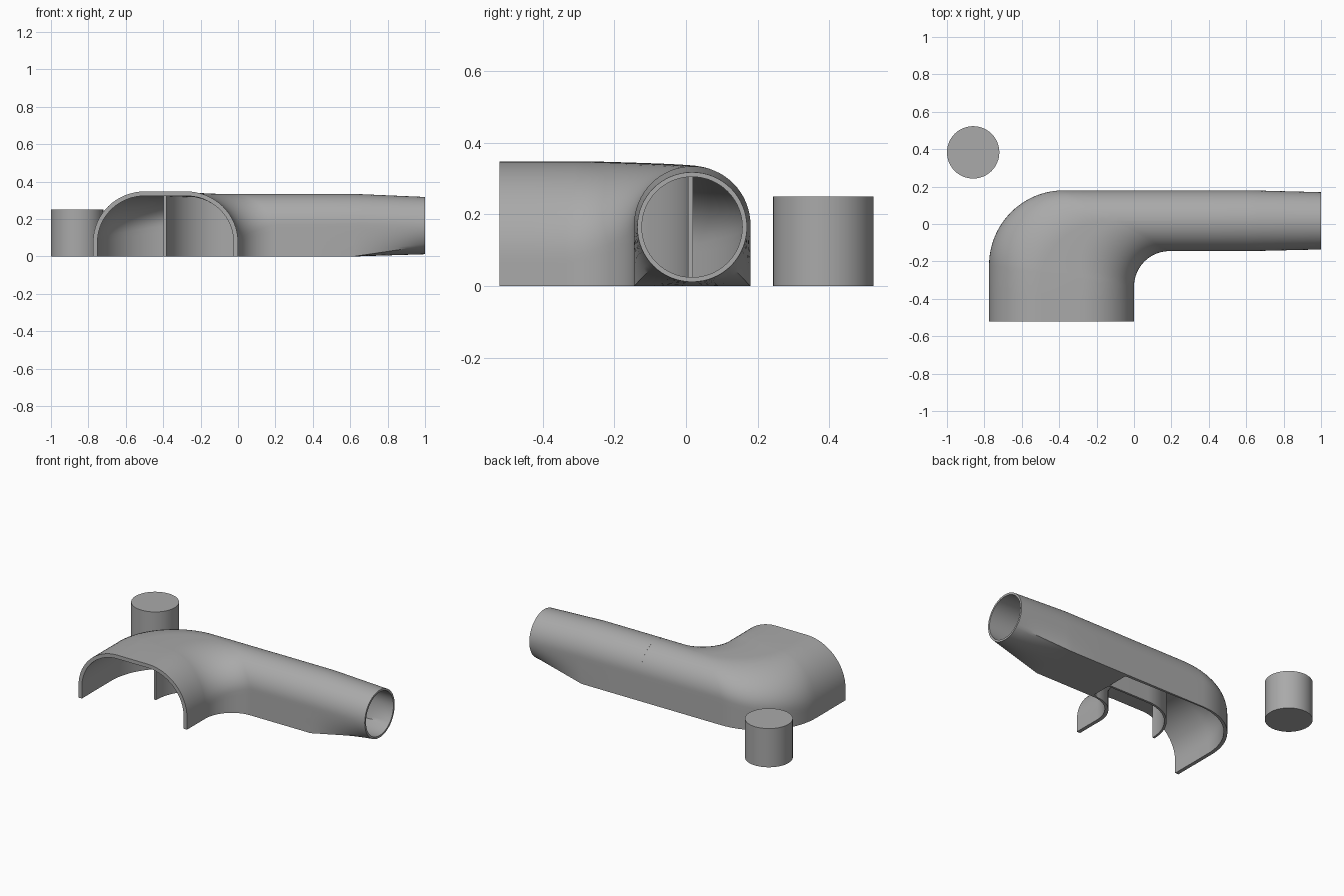
import bpy, bmesh, math

if "Cube" in bpy.data.objects:
    bpy.data.objects.remove(bpy.data.objects["Cube"])

grey = bpy.data.materials.new("plain grey")
grey.diffuse_color = (0.4, 0.4, 0.4, 1)
grey.use_nodes = True
grey.node_tree.nodes["Principled BSDF"].inputs["Base Color"].default_value = grey.diffuse_color
ARC = 16      # steps per rounded corner
SIDE = 5      # steps per straight side


def finish(name, bm):
    bmesh.ops.recalc_face_normals(bm, faces=bm.faces)
    me = bpy.data.meshes.new(name)
    bm.to_mesh(me)
    bm.free()
    ob = bpy.data.objects.new(name, me)
    bpy.context.collection.objects.link(ob)
    me.materials.append(grey)
    bpy.ops.object.select_all(action='DESELECT')
    ob.select_set(True)
    bpy.context.view_layer.objects.active = ob
    bpy.ops.object.shade_smooth_by_angle(angle=math.radians(35))
    return ob


def loft(name, sections, closed_loop):
    """Bridge a list of equally long point rings into one solid skin."""
    bm = bmesh.new()
    rows = [[bm.verts.new(p) for p in s] for s in sections]
    n = len(rows[0])
    for a, b in zip(rows, rows[1:]):
        for i in range(n):
            j = (i + 1) % n
            bm.faces.new((a[i], a[j], b[j], b[i]))
    for row in (rows[0], rows[-1]):          # rims at both ends
        if closed_loop:                      # ring: first half outer, second half inner
            continue
        h = n // 2
        for i in range(h - 1):
            bm.faces.new((row[i], row[i + 1], row[n - 2 - i], row[n - 1 - i]))
    return finish(name, bm)


def arch(length, height, frac, corner, t):
    """Arch as (distance, z) points, inset by thickness t."""
    rx, rz = frac * length - t, corner - t
    top = height - corner
    half = [(t, top * i / SIDE) for i in range(SIDE)]
    for i in range(ARC + 1):
        a = math.pi / 2 * i / ARC
        half.append((t + rx * (1 - math.cos(a)), top + rz * math.sin(a)))
    return half + [(length - d, z) for d, z in reversed(half)]


def bend_section(po, pi, k, t):
    length = math.dist(po, pi)
    ux, uy = (pi[0] - po[0]) / length, (pi[1] - po[1]) / length
    h, frac, corner = 0.348 - 0.014 * k, 0.36 + 0.139 * k, 0.27 - 0.105 * k

    def place(pts):
        return [(po[0] + ux * d, po[1] + uy * d, z) for d, z in pts]
    return place(arch(length, h, frac, corner, 0)) + place(arch(length, h, frac, corner, t))[::-1]


# Curved hood: open underneath, wide arched mouth turning into the pipe
pairs = [((-0.775, -0.52), (0.0, -0.52), 0), ((-0.775, -0.37), (0.0, -0.43), 0)]
for i in range(25):
    a = math.pi / 2 * i / 24
    pairs.append(((-0.375 - 0.4 * math.cos(a), -0.22 + 0.4 * math.sin(a)),
                  (0.19 - 0.19 * math.cos(a), -0.335 + 0.19 * math.sin(a)), i / 24))
for i in range(1, 7):
    s = i / 6
    pairs.append(((-0.375 + 0.575 * s, 0.18), (0.19 + 0.01 * s, -0.145), 1))
loft("curved_hood", [bend_section(o, p, k, 0.024 - 0.004 * k) for o, p, k in pairs], False)


# Straight pipe: flat-bottomed at first, then blending into a round end
def pipe_ring(x, blend, t):
    cy, cz = 0.0175 - 0.0005 * blend, 0.17 - 0.005 * blend
    r, rc = 0.1625 - t, 0.153 - t
    ring = []

    def add(y, z, deg):
        a = math.radians(deg)
        yc, zc = rc * math.cos(a), rc * math.sin(a)
        ring.append((x, cy + y + (yc - y) * blend, cz + z + (zc - z) * blend))
    for i in range(2 * ARC + 1):             # round top
        a = 180 * i / (2 * ARC)
        add(r * math.cos(math.radians(a)), (r + 0.002) * math.sin(math.radians(a)), a)
    low = -(0.17 - t)
    for i in range(1, 9):                    # side
        add(-r, low * i / 8, 180 + 45 * i / 8)
    for i in range(1, 17):                   # floor
        add(-r + 2 * r * i / 16, low, 225 + 90 * i / 16)
    for i in range(1, 8):                    # other side
        add(r, low * (1 - i / 8), 315 + 45 * i / 8)
    return ring


stations = [(0.2, 0), (0.4, 0), (0.62, 0)] + [(0.62 + 0.38 * i / 8, i / 8) for i in range(1, 9)]
outer = [pipe_ring(x, b, 0) for x, b in stations]
inner = [pipe_ring(x, b, 0.02 - 0.007 * b) for x, b in stations]
loft("straight_pipe", outer + inner[::-1] + outer[:1], True)

# Guide vane: thin upright wall following the middle of the bend
path = []
for i in range(21):
    a = math.pi / 2 * i / 20
    path.append((-0.09 - 0.3 * math.cos(a), -0.288 + 0.3 * math.sin(a), math.cos(a), math.sin(a)))
path.append((0.2, 0.012, 0, 1))
vane = []
for x, y, c, s in path:
    e = 0.007
    a, b = (x - e * c, y + e * s), (x + e * c, y - e * s)
    vane.append([(*a, 0), (*a, 0.322), (*b, 0.322), (*b, 0)])
loft("guide_vane", vane, False)

# Separate round plug
bm = bmesh.new()
bmesh.ops.create_cone(bm, cap_ends=True, segments=64, radius1=0.14, radius2=0.14, depth=0.25)
bmesh.ops.translate(bm, verts=bm.verts, vec=(-0.86, 0.383, 0.125))
finish("round_plug", bm)
